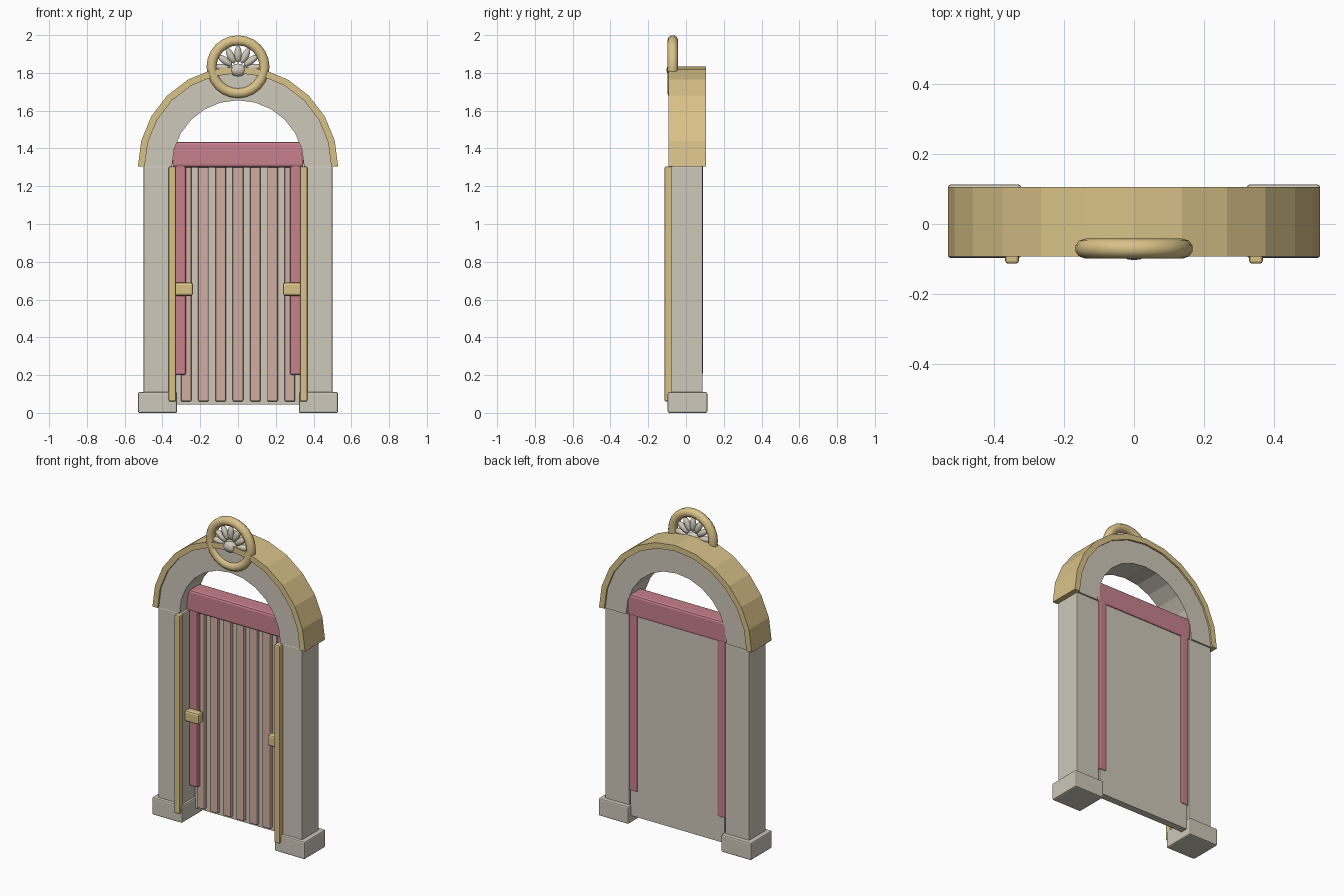
import bpy, bmesh, math
from mathutils import Matrix, Vector

if "Cube" in bpy.data.objects:
    bpy.data.objects.remove(bpy.data.objects["Cube"], do_unlink=True)


def make_material(name, rgb):
    mat = bpy.data.materials.new(name)
    mat.use_nodes = True
    color = (*rgb, 1.0)
    mat.diffuse_color = color
    mat.node_tree.nodes["Principled BSDF"].inputs["Base Color"].default_value = color
    return mat


STONE = make_material("pale stone", (0.62, 0.58, 0.49))
GOLD = make_material("soft gold", (0.70, 0.54, 0.25))
PINK = make_material("dusty pink", (0.58, 0.22, 0.265))
SLAT = make_material("pink beige", (0.64, 0.43, 0.36))


def add_object(name, bm, mat, smooth=False):
    bmesh.ops.recalc_face_normals(bm, faces=bm.faces)
    for face in bm.faces:
        face.smooth = smooth
    mesh = bpy.data.meshes.new(name)
    bm.to_mesh(mesh)
    bm.free()
    mesh.materials.append(mat)
    obj = bpy.data.objects.new(name, mesh)
    bpy.context.collection.objects.link(obj)
    return obj


def box(name, xs, ys, zs, mat, bevel=0.008):
    """Box between the given limits, with softened edges."""
    bm = bmesh.new()
    spans = (xs, ys, zs)
    size = [hi - lo for lo, hi in spans]
    center = Vector([(lo + hi) / 2 for lo, hi in spans])
    bmesh.ops.create_cube(bm, size=1, matrix=Matrix.Translation(center) @ Matrix.Diagonal((*size, 1)))
    obj = add_object(name, bm, mat)
    if bevel:
        mod = obj.modifiers.new("soft edges", "BEVEL")
        mod.width = bevel
        mod.segments = 2
    return obj


def mirrored_box(name, xs, *args, **kw):
    box("left_" + name, xs, *args, **kw)
    box("right_" + name, (-xs[1], -xs[0]), *args, **kw)


def half_arch(name, inner, outer, ys, base, mat, steps=12):
    """Faceted half ring standing on the posts."""
    bm = bmesh.new()
    rings = []
    for i in range(steps + 1):
        a = math.pi * i / steps
        corners = [(inner, ys[0]), (outer, ys[0]), (outer, ys[1]), (inner, ys[1])]
        rings.append([bm.verts.new((r * math.cos(a), y, base + r * math.sin(a))) for r, y in corners])
    for a, b in zip(rings, rings[1:]):
        for k in range(4):
            n = (k + 1) % 4
            bm.faces.new((a[k], a[n], b[n], b[k]))
    bm.faces.new(rings[0])
    bm.faces.new(rings[-1])
    return add_object(name, bm, mat)


def ellipsoid(name, center, radii, mat, tilt=0.0):
    bm = bmesh.new()
    matrix = Matrix.Translation(center) @ Matrix.Rotation(tilt, 4, "Y") @ Matrix.Diagonal((*radii, 1))
    bmesh.ops.create_uvsphere(bm, u_segments=16, v_segments=10, radius=1, matrix=matrix)
    return add_object(name, bm, mat, smooth=True)


# Plinths and posts
SPRING = 1.305
mirrored_box("plinth", (0.322, 0.53), (-0.097, 0.113), (0, 0.11), STONE)
mirrored_box("post", (0.335, 0.5), (-0.078, 0.088), (0.1, SPRING), STONE, bevel=0.005)

# Arch with its outer trim
half_arch("stone_arch", 0.35, 0.497, (-0.08, 0.095), SPRING, STONE)
half_arch("arch_trim", 0.494, 0.53, (-0.092, 0.106), SPRING, GOLD)

# Door panel and vertical slats
box("door_panel", (-0.325, 0.325), (0.04, 0.084), (0.045, 1.36), STONE, bevel=0)
for i in range(7):
    x = (i - 3) * 0.0915
    box(f"door_slat_{i + 1}", (x - 0.028, x + 0.028), (0.018, 0.05), (0.06, 1.33), SLAT)

# Pink frame and lintel
mirrored_box("frame_side", (0.275, 0.336), (-0.012, 0.09), (0.2, 1.35), PINK, bevel=0.012)
box("lintel", (-0.347, 0.347), (-0.018, 0.092), (1.3, 1.435), PINK, bevel=0.014)

# Gold strips and handles
mirrored_box("door_strip", (0.328, 0.367), (-0.113, -0.07), (0.06, SPRING), GOLD)
mirrored_box("handle", (0.238, 0.337), (-0.052, 0.0), (0.62, 0.69), GOLD, bevel=0.012)

# Crest ring
RING_Z, MAJOR, TUBE = 1.832, 0.14, 0.028
bm = bmesh.new()
circle = bmesh.ops.create_circle(
    bm, segments=10, radius=TUBE, matrix=Matrix.Translation((MAJOR, -0.07, RING_Z)))
bmesh.ops.spin(bm, geom=bm.verts[:] + bm.edges[:], cent=(0, -0.07, RING_Z), axis=(0, 1, 0),
               angle=math.tau, steps=24, use_merge=True)
bmesh.ops.remove_doubles(bm, verts=bm.verts, dist=0.0005)
add_object("crest_ring", bm, GOLD, smooth=True)

# Fan of petals around a bead
HUB = Vector((0, -0.07, 1.815))
for i in range(7):
    a = math.radians(90 + (i - 3) * 27)
    direction = Vector((math.cos(a), 0, math.sin(a)))
    ellipsoid(f"crest_petal_{i + 1}", HUB + direction * 0.085, (0.045, 0.018, 0.019), STONE, -a)
ellipsoid("crest_bead", HUB + Vector((0, -0.005, 0)), (0.045, 0.028, 0.034), STONE)
